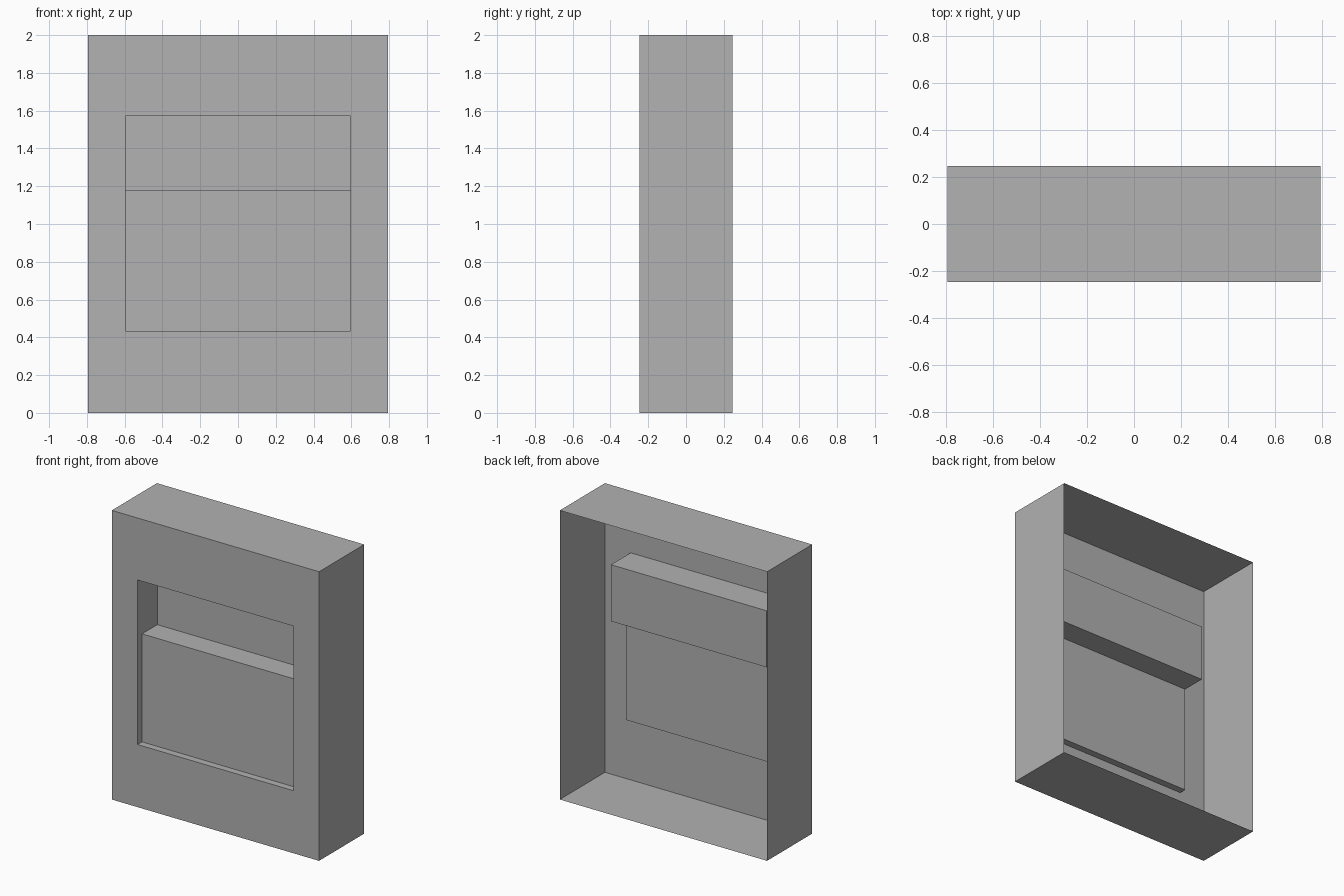
import bpy

if "Cube" in bpy.data.objects:
    bpy.data.objects.remove(bpy.data.objects["Cube"], do_unlink=True)

# Overall sizes
HALF_W, HALF_D, HEIGHT = 0.793, 0.2465, 2.0
OPEN_W, OPEN_LOW, OPEN_SPLIT, OPEN_TOP = 0.596, 0.433, 1.18, 1.571
FRONT, BACK = -HALF_D, HALF_D
PANEL_Y = -0.198     # shallow lower panel
NICHE_Y = -0.031     # back of the deep upper niche

grey = bpy.data.materials.new("plain_grey")
grey.use_nodes = True
colour = (0.445, 0.445, 0.445, 1)
grey.diffuse_color = colour
grey.node_tree.nodes["Principled BSDF"].inputs["Base Color"].default_value = colour


def rect(half_w, low, high, y):
    """Upright rectangle, anticlockwise as seen from the front."""
    return [(-half_w, y, low), (half_w, y, low), (half_w, y, high), (-half_w, y, high)]


def loft(name, loops, cap=False):
    """Skin successive rectangles, optionally closing the last one."""
    verts = [v for loop in loops for v in loop]
    faces = []
    for k in range(len(loops) - 1):
        a, b = 4 * k, 4 * (k + 1)
        for i in range(4):
            j = (i + 1) % 4
            faces.append((a + i, a + j, b + j, b + i))
    if cap:
        last = 4 * (len(loops) - 1)
        faces.append(tuple(range(last, last + 4)))
    mesh = bpy.data.meshes.new(name)
    mesh.from_pydata(verts, [], faces)
    mesh.materials.append(grey)
    obj = bpy.data.objects.new(name, mesh)
    bpy.context.collection.objects.link(obj)
    return obj


# Thin outer shell, open at the back, with a framed front opening
loft("outer_shell", [
    rect(HALF_W, 0, HEIGHT, BACK),
    rect(HALF_W, 0, HEIGHT, FRONT),
    rect(OPEN_W, OPEN_LOW, OPEN_TOP, FRONT),
])

# Short reveal around the whole opening
loft("opening_reveal", [
    rect(OPEN_W, OPEN_LOW, OPEN_TOP, FRONT),
    rect(OPEN_W, OPEN_LOW, OPEN_TOP, PANEL_Y),
])

# Flat lower panel
loft("lower_panel", [rect(OPEN_W, OPEN_LOW, OPEN_SPLIT, PANEL_Y)], cap=True)

# Deep upper niche with its ledge
loft("upper_niche", [
    rect(OPEN_W, OPEN_SPLIT, OPEN_TOP, PANEL_Y),
    rect(OPEN_W, OPEN_SPLIT, OPEN_TOP, NICHE_Y),
], cap=True)
